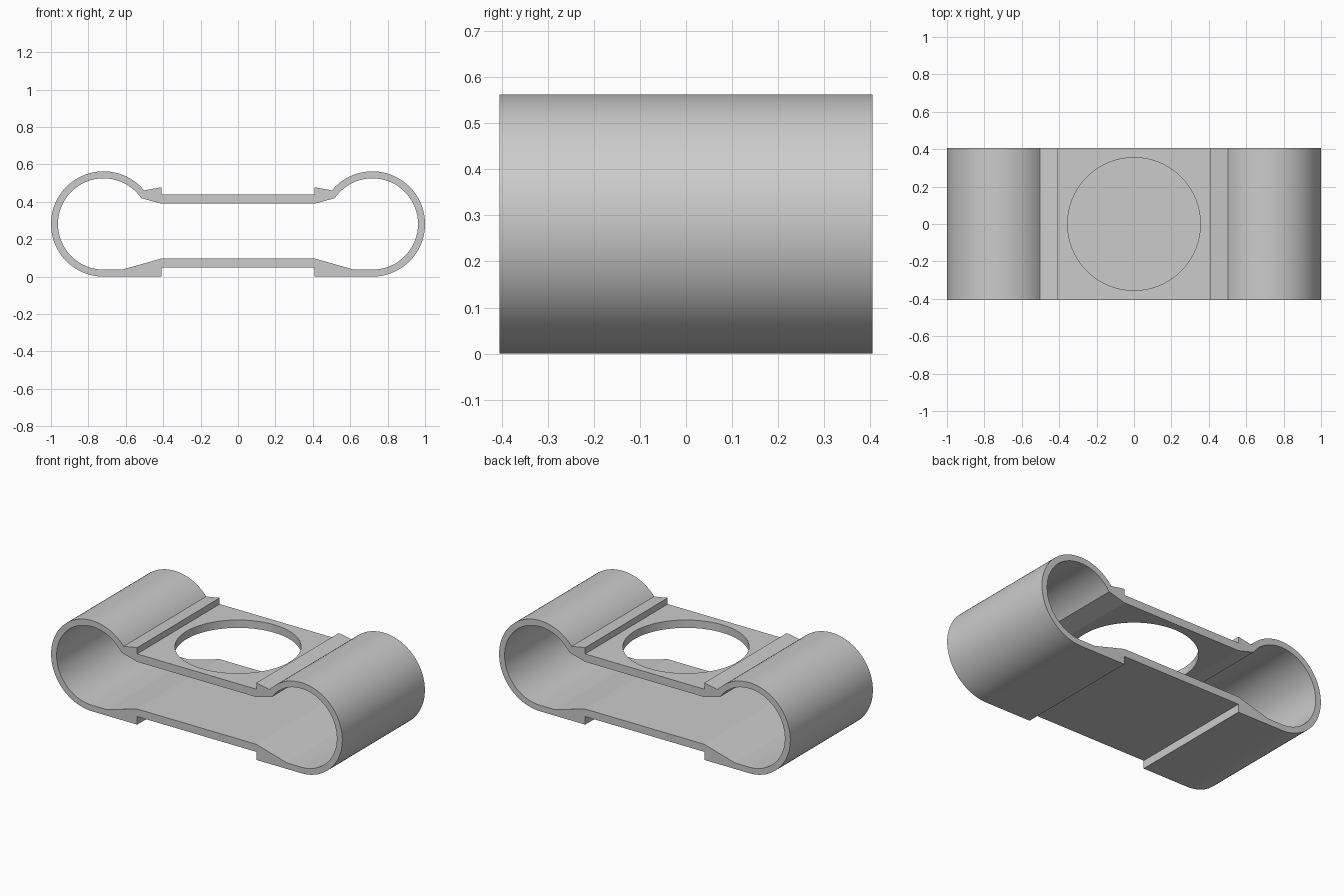
import bpy, bmesh, math

cube = bpy.data.objects.get("Cube")
if cube:
    bpy.data.objects.remove(cube, do_unlink=True)

DEPTH = 0.81
CX, CZ = 0.7185, 0.2815      # centre of the rounded end
R_OUT, R_IN = 0.2815, 0.244
STEP = 0.409                 # where the plates meet the ends


def arc(radius, end, steps=56):
    """Rounded end, from its lowest point round to the end angle."""
    pts = []
    for i in range(steps + 1):
        a = math.radians(-90 + (end + 90) * i / steps)
        pts.append((CX + radius * math.cos(a), CZ + radius * math.sin(a)))
    return pts


def mirrored(half):
    """Close a right-hand half outline with its mirror image."""
    return half + [(-x, z) for x, z in reversed(half)]


# Outer and inner outlines of the hollow section
outer = mirrored([(STEP, 0.05), (STEP, 0)] + arc(R_OUT, 140.3)
                 + [(STEP, 0.478), (STEP, 0.439)])
inner = mirrored([(STEP, 0.097), (0.62, CZ - R_IN)] + arc(R_IN, 145.5)
                 + [(STEP, 0.39)])

# Fill between the outlines and extrude from front to back
bm = bmesh.new()
edges = []
for loop in (outer, inner):
    verts = [bm.verts.new((x, -DEPTH / 2, z)) for x, z in loop]
    edges += [bm.edges.new((v, verts[i - 1])) for i, v in enumerate(verts)]
bmesh.ops.triangle_fill(bm, edges=edges, use_beauty=True, normal=(0, -1, 0))
ext = bmesh.ops.extrude_face_region(bm, geom=bm.faces[:], use_keep_orig=True)
moved = [g for g in ext["geom"] if isinstance(g, bmesh.types.BMVert)]
bmesh.ops.translate(bm, verts=moved, vec=(0, DEPTH, 0))
bmesh.ops.recalc_face_normals(bm, faces=bm.faces[:])
mesh = bpy.data.meshes.new("double_clip_body")
bm.to_mesh(mesh)
bm.free()
body = bpy.data.objects.new("double_clip_body", mesh)
bpy.context.collection.objects.link(body)

# One plain grey material
grey = bpy.data.materials.new("plain_grey")
grey.use_nodes = True
colour = (0.6, 0.6, 0.6, 1)
grey.diffuse_color = colour
grey.node_tree.nodes["Principled BSDF"].inputs["Base Color"].default_value = colour
mesh.materials.append(grey)

# Round hole through the top plate only
bpy.ops.mesh.primitive_cylinder_add(vertices=96, radius=0.355, depth=0.3,
                                    location=(0, 0, 0.42))
cutter = bpy.context.object
cutter.name = "hole_cutter"
cutter.data.materials.append(grey)
cutter.hide_render = True
hole = body.modifiers.new("top_hole", "BOOLEAN")
hole.operation = "DIFFERENCE"
hole.solver = "EXACT"
hole.object = cutter

bpy.ops.object.select_all(action="DESELECT")
body.select_set(True)
bpy.context.view_layer.objects.active = body
bpy.ops.object.modifier_apply(modifier=hole.name)
bpy.data.objects.remove(cutter, do_unlink=True)
bpy.ops.object.shade_smooth_by_angle(angle=math.radians(12))
